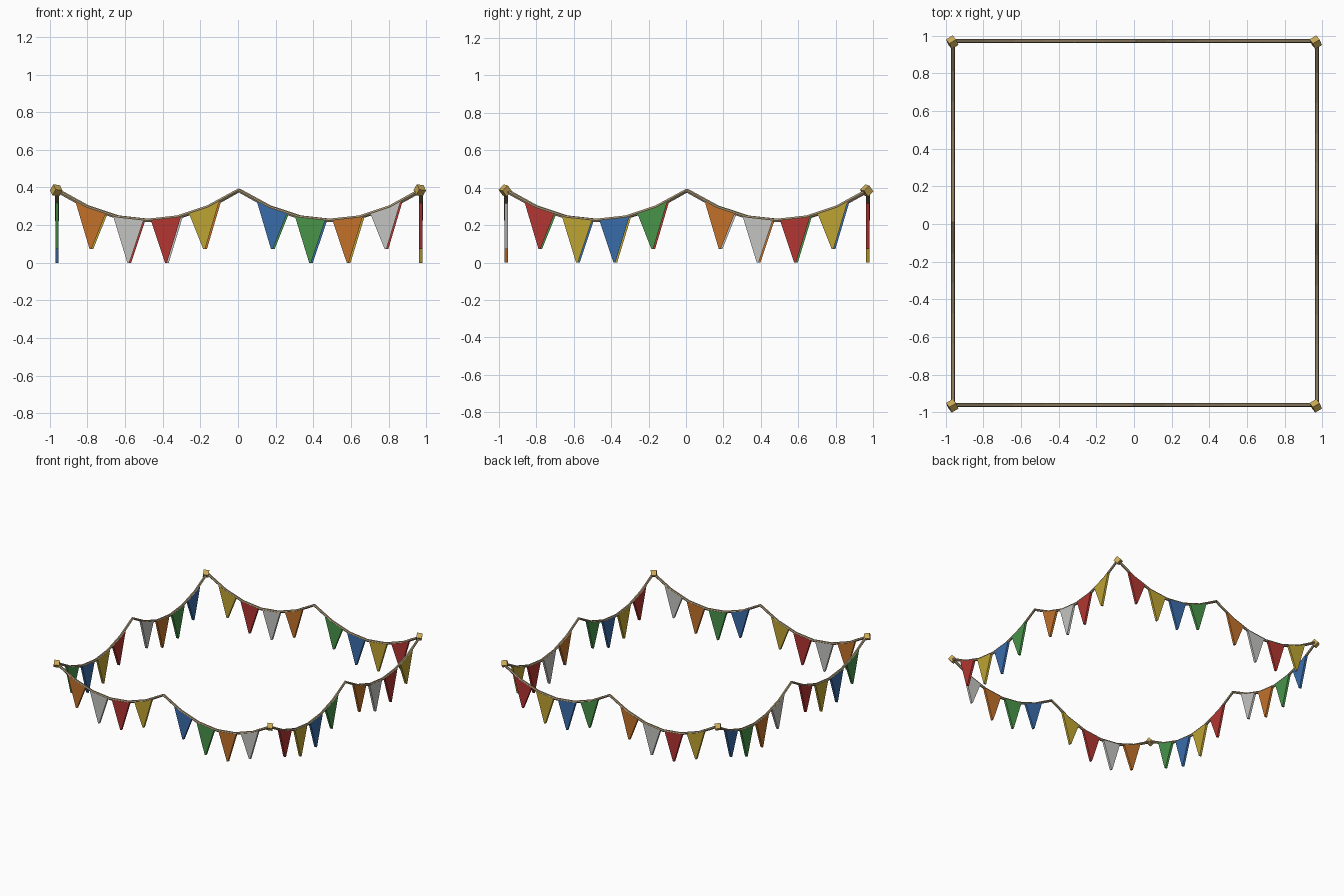
import bpy, bmesh, math
from mathutils import Vector, Matrix

cube = bpy.data.objects.get("Cube")
if cube:
    bpy.data.objects.remove(cube, do_unlink=True)


def material(name, rgb):
    lin = [(c / 255 / 12.92) if c < 11 else ((c / 255 + 0.055) / 1.055) ** 2.4 for c in rgb]
    m = bpy.data.materials.new(name)
    m.use_nodes = True
    m.diffuse_color = (*lin, 1)
    bsdf = m.node_tree.nodes["Principled BSDF"]
    bsdf.inputs["Base Color"].default_value = (*lin, 1)
    bsdf.inputs["Roughness"].default_value = 0.9
    return m


FLAG_MATS = [material("orange cloth", (194, 113, 42)),
             material("white cloth", (196, 196, 194)),
             material("red cloth", (178, 54, 50)),
             material("yellow cloth", (190, 163, 50)),
             material("blue cloth", (58, 108, 170)),
             material("green cloth", (72, 148, 74))]
ROPE = material("tan rope", (168, 150, 118))
GOLD = material("gold knob", (205, 172, 88))

HALF = 0.967        # half the length of one side
LOW, SAG = 0.225, 0.16
PIVOT = Matrix.Translation((0.005, 0.005, 0))


def rope_height(x):
    """Two equal swags per side, each made of six straight pieces."""
    t = (abs(x) / HALF - 0.5) * 6
    a = math.floor(t)
    za, zb = [LOW + SAG * (k / 3) ** 2 for k in (a, a + 1)]
    return za + (zb - za) * (t - a)


def side_matrix(side):
    return PIVOT @ Matrix.Rotation(side * math.pi / 2, 4, 'Z')


def add_mesh(name, bm, mat, matrix):
    bm.transform(matrix)
    bmesh.ops.recalc_face_normals(bm, faces=bm.faces)
    me = bpy.data.meshes.new(name)
    bm.to_mesh(me)
    bm.free()
    me.materials.append(mat)
    ob = bpy.data.objects.new(name, me)
    bpy.context.collection.objects.link(ob)
    return ob


def add_rope(name, matrix):
    cu = bpy.data.curves.new(name, 'CURVE')
    cu.dimensions = '3D'
    cu.bevel_depth = 0.0105
    cu.bevel_resolution = 1
    cu.use_fill_caps = True
    sp = cu.splines.new('POLY')
    sp.points.add(12)
    for i, p in enumerate(sp.points):
        x = HALF * (i / 6 - 1)
        p.co = (*(matrix @ Vector((x - 0.005, -HALF, rope_height(x)))), 1)
        sp.use_smooth = False
    cu.materials.append(ROPE)
    ob = bpy.data.objects.new(name, cu)
    bpy.context.collection.objects.link(ob)
    bpy.ops.object.select_all(action='DESELECT')
    ob.select_set(True)
    bpy.context.view_layer.objects.active = ob
    bpy.ops.object.convert(target='MESH')


def add_flag(name, x, tip, mat, matrix):
    """Thick pennant whose top edge follows the rope."""
    tops = [(x + d, rope_height(x + d)) for d in (-0.081, 0, 0.081)]
    outline = tops + [(x + 0.005, tip), (x - 0.005, tip)]
    bm = bmesh.new()
    verts = [bm.verts.new((px - 0.005, -HALF - 0.009, pz)) for px, pz in outline]
    face = bm.faces.new(verts)
    ext = bmesh.ops.extrude_face_region(bm, geom=[face])
    moved = [g for g in ext["geom"] if isinstance(g, bmesh.types.BMVert)]
    bmesh.ops.translate(bm, verts=moved, vec=(0, 0.018, 0))
    add_mesh(name, bm, mat, matrix)


# Ropes and pennants, one set per side; colours repeat in a cycle of six
SIDES = [("front", 0), ("left", 2), ("back", 2), ("right", 4)]
SPOTS = [(0.18, 0.073), (0.383, 0.0), (0.583, 0.0), (0.784, 0.073)]
ROW = [(-x, z) for x, z in reversed(SPOTS)] + SPOTS
for s, (side, start) in enumerate(SIDES):
    mtx = side_matrix(s)
    add_rope(side + "_rope", mtx)
    for i, (x, tip) in enumerate(ROW):
        add_flag(f"{side}_flag_{i + 1}", x, tip, FLAG_MATS[(start + i) % 6], mtx)

# Tilted cube knobs at the corners
for s, name in enumerate(["front_right", "front_left", "back_left", "back_right"]):
    bm = bmesh.new()
    bmesh.ops.create_cube(bm, size=0.042)
    tilt = (Matrix.Rotation(math.radians(35), 4, 'X') @ Matrix.Rotation(math.radians(25), 4, 'Y')
            @ Matrix.Rotation(math.radians(20), 4, 'Z'))
    sx = -1 if s in (0, 3) else 1
    sy = -1 if s < 2 else 1
    add_mesh(name + "_knob", bm, GOLD, Matrix.Translation((sx * 0.966, sy * 0.966, 0.385)) @ tilt)
